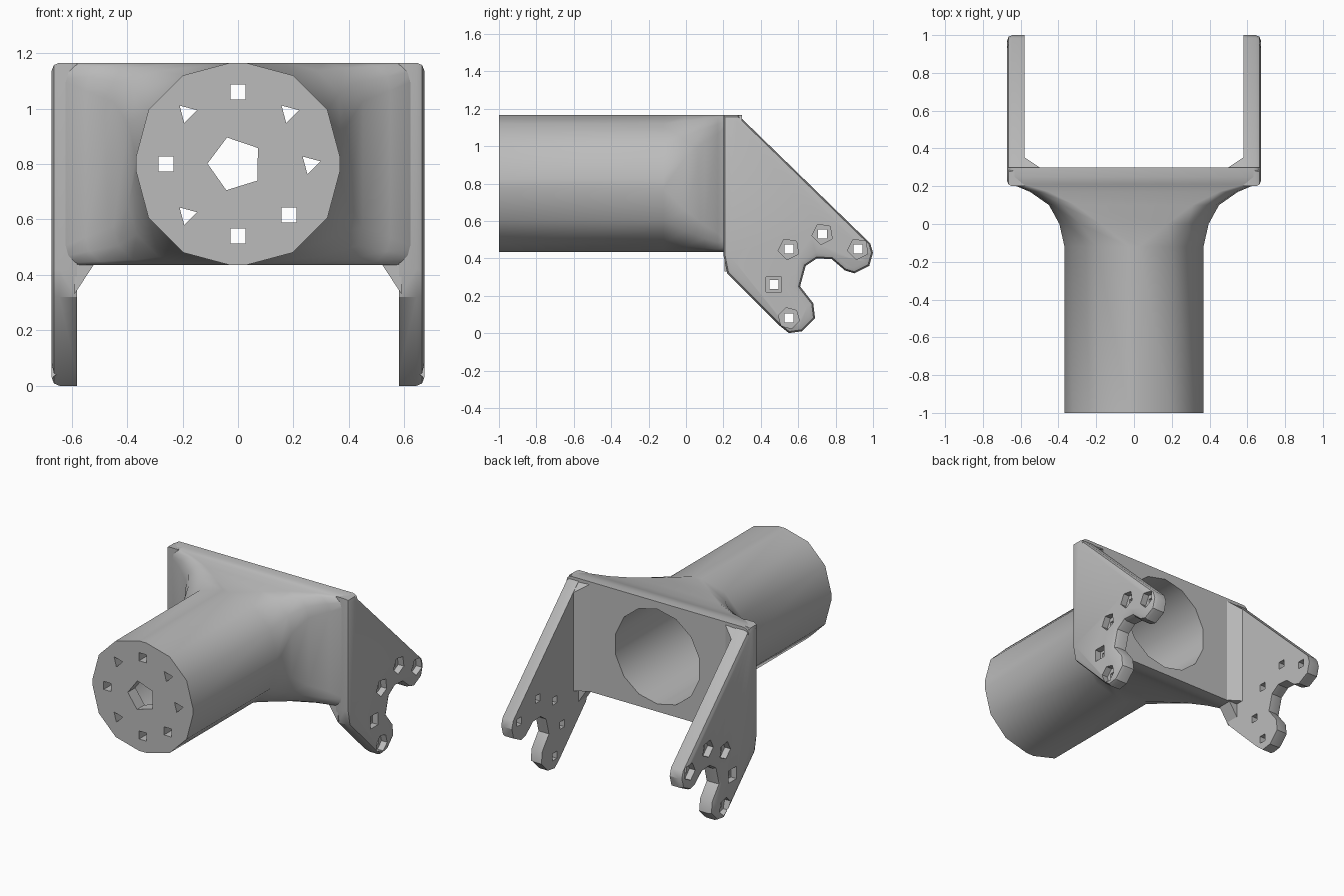
import bpy, bmesh
from math import sin, cos, pi, radians
from mathutils import Matrix, Vector

cube = bpy.data.objects.get("Cube")
if cube:
    bpy.data.objects.remove(cube)

grey = bpy.data.materials.new("plain grey")
grey.use_nodes = True
grey.diffuse_color = (0.5, 0.5, 0.5, 1)
grey.node_tree.nodes["Principled BSDF"].inputs["Base Color"].default_value = (0.5, 0.5, 0.5, 1)

MID = 0.8       # height of the tube axis
HALF = 0.365    # half height of the body


def make(name, bm):
    bmesh.ops.recalc_face_normals(bm, faces=bm.faces)
    mesh = bpy.data.meshes.new(name)
    bm.to_mesh(mesh)
    bm.free()
    mesh.materials.append(grey)
    ob = bpy.data.objects.new(name, mesh)
    bpy.context.collection.objects.link(ob)
    return ob


def activate(ob):
    bpy.ops.object.select_all(action='DESELECT')
    ob.select_set(True)
    bpy.context.view_layer.objects.active = ob


def smooth(ob, angle):
    activate(ob)
    bpy.ops.object.shade_smooth_by_angle(angle=radians(angle))


def rod(bm, axis, centre, radius, length, sides, spin=0):
    turn = Matrix.Rotation(pi / 2, 4, 'X' if axis == 'Y' else 'Y')
    place = Matrix.Translation(centre) @ turn @ Matrix.Rotation(spin, 4, 'Z')
    bmesh.ops.create_cone(bm, cap_ends=True, segments=sides, radius1=radius,
                          radius2=radius, depth=length, matrix=place)


def cut(target, bm):
    cutter = make("cutter", bm)
    cutter.hide_render = True
    mod = target.modifiers.new("cut", 'BOOLEAN')
    mod.operation = 'DIFFERENCE'
    mod.solver = 'EXACT'
    mod.object = cutter
    activate(target)
    bpy.ops.object.modifier_apply(modifier=mod.name)
    bpy.data.objects.remove(cutter)


# Body: round tube flaring into a rounded rectangular yoke
def section(bm, y, width, radius):
    ring = []
    for corner in range(4):
        sx = 1 if corner in (0, 3) else -1
        sz = 1 if corner < 2 else -1
        for step in range(4):
            a = corner * pi / 2 + step * pi / 6
            ring.append(bm.verts.new((sx * (width - radius) + radius * cos(a), y,
                                      MID + sz * (HALF - radius) + radius * sin(a))))
    return ring


bm = bmesh.new()
stations = [(-1, .368, .34), (-.12, .368, .34), (0, .395, .22), (.1, .45, .14),
            (.17, .55, .10), (.21, .645, .06), (.25, .668, .035), (.3, .668, .035)]
rings = [section(bm, *s) for s in stations]
for a, b in zip(rings, rings[1:]):
    for i in range(len(a)):
        j = (i + 1) % len(a)
        bm.faces.new((a[i], a[j], b[j], b[i]))
bm.faces.new(rings[0])
bm.faces.new(rings[-1])
body = make("tube_and_yoke", bm)

# Bore, open at the back
bm = bmesh.new()
rod(bm, 'Y', (0, -.21, MID), .315, 1.42, 14)
cut(body, bm)

# Front plate: centre hole and a ring of small holes
bm = bmesh.new()
rod(bm, 'Y', (-.01, -1, MID), .1, .4, 5, .3)
for i in range(8):
    a = i * pi / 4
    sides = 3 if i in (0, 1, 3, 5) else 4
    rod(bm, 'Y', (.26 * cos(a), -1, MID + .26 * sin(a)), .038, .4, sides, pi / 4)
cut(body, bm)
smooth(body, 38)

# Side arms: bevelled plates with a slot and stepped holes
outline = [(.2, 1.165), (.28, 1.165), (.985, .48), (1, .43), (.98, .36), (.9, .32),
           (.85, .335), (.78, .395), (.7, .4), (.64, .36), (.61, .25),
           (.68, .16), (.69, .08), (.62, .01), (.55, 0), (.5, .04),
           (.22, .32), (.2, .42)]
holes = [(.55, .08, 6), (.47, .26, 4), (.55, .45, 5), (.73, .53, 5), (.92, .45, 5)]
for side, label in ((1, "left"), (-1, "right")):
    bm = bmesh.new()
    inner = bm.faces.new([bm.verts.new((side * .58, y, z)) for y, z in outline])
    ext = bmesh.ops.extrude_face_region(bm, geom=[inner], use_keep_orig=True)["geom"]
    bmesh.ops.translate(bm, vec=(side * .092, 0, 0),
                        verts=[v for v in ext if isinstance(v, bmesh.types.BMVert)])
    bmesh.ops.recalc_face_normals(bm, faces=bm.faces)
    rim = [e for e in bm.edges if all(abs(v.co.x) > .65 for v in e.verts)]
    bmesh.ops.bevel(bm, geom=rim, offset=.028, segments=2, profile=.5,
                    affect='EDGES', clamp_overlap=True)
    arm = make(label + "_arm", bm)
    pockets, through = bmesh.new(), bmesh.new()
    for y, z, sides in holes:
        rod(pockets, 'X', (side * .68, y, z), .058, .1, sides, pi / 4)
        rod(through, 'X', (side * .62, y, z), .034, .3, 4, pi / 4)
    cut(arm, pockets)
    cut(arm, through)
    smooth(arm, 32)

    # Corner fillets joining the arm to the yoke
    gussets = {
        "_inner_fillet": [(.5, .29, .436), (.5, .3, .436), (.59, .29, .436), (.59, .36, .436),
                          (.5, .3, 1.145), (.59, .3, 1.14), (.59, .36, 1.085), (.5, .29, 1.15)],
        "_lower_fillet": [(x, y, z) for y in (.205, .3)
                          for x, z in ((.52, .437), (.55, .42), (.59, .33), (.59, .5), (.52, .5))],
    }
    for part, points in gussets.items():
        bm = bmesh.new()
        verts = [bm.verts.new((side * x, y, z)) for x, y, z in points]
        bmesh.ops.convex_hull(bm, input=verts)
        make(label + part, bm)
